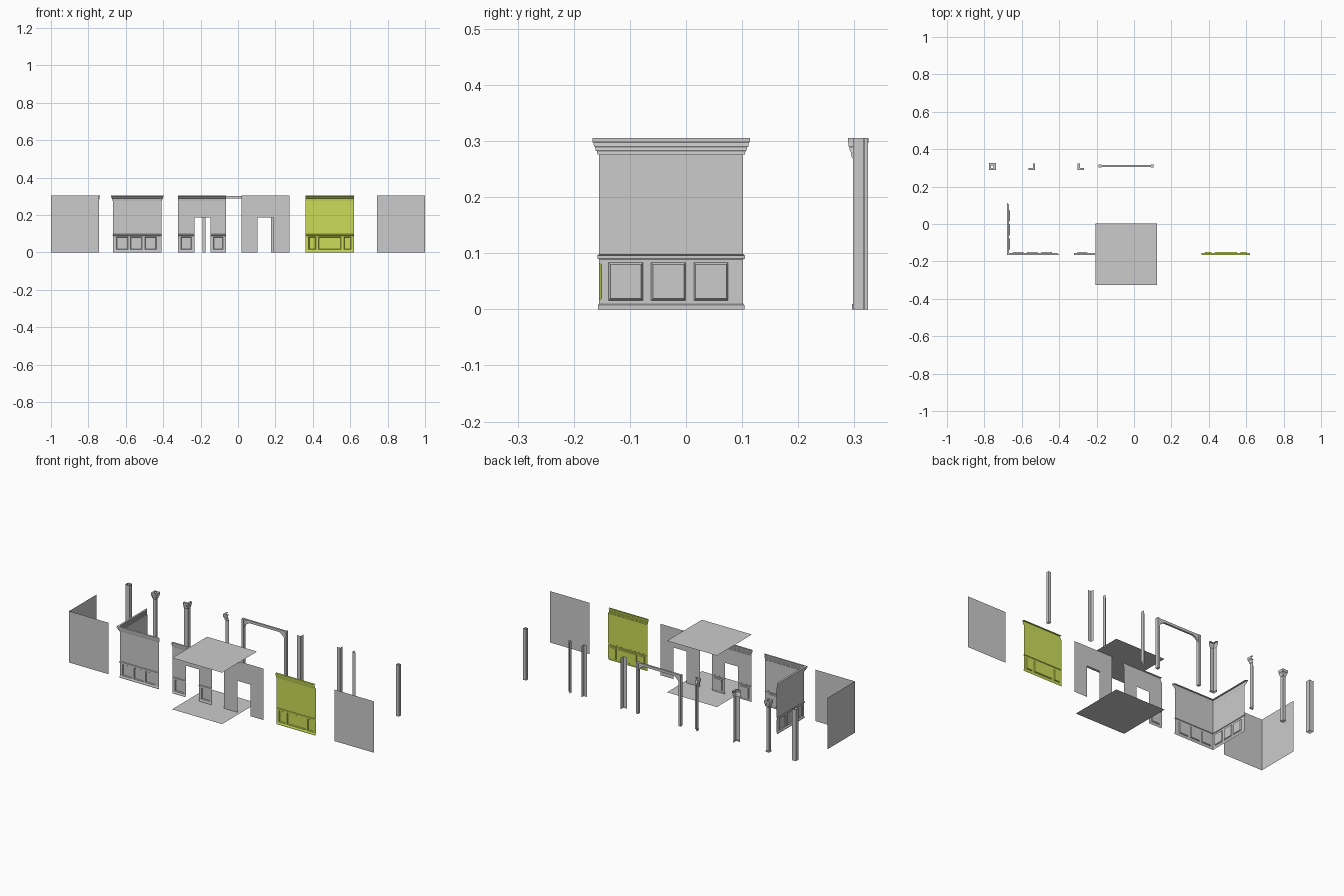
import bpy, bmesh
from mathutils import Vector

if "Cube" in bpy.data.objects:
    bpy.data.objects.remove(bpy.data.objects["Cube"])

TOP, DOOR_H, WALL_Y, LEN = 0.305, 0.187, -0.155, 0.257
UP = Vector((0, 0, 1))

# wall section as (outward offset, height)
SKIRTING = [(0.002, 0), (0.002, 0.007), (0, 0.010)]
DADO = [(0, 0.089), (0.003, 0.0905), (0.003, 0.096), (0, 0.098), (0, DOOR_H)]
CORNICE = [(0, 0.276), (0.003, 0.276), (0.004, 0.282), (0.006, 0.283), (0.007, 0.289),
           (0.009, 0.290), (0.010, 0.297), (0.012, 0.298), (0.012, TOP), (0, TOP)]
UPPER = [(0, DOOR_H)] + CORNICE
PLAIN = [(0, 0), (0, DOOR_H), (0, TOP)]
POST = [(0.002, 0), (0.002, 0.008), (0, 0.010), (0, 0.268), (0.003, 0.272), (0.004, 0.280),
        (0.006, 0.283), (0.007, 0.289), (0.008, 0.290), (0.009, 0.298), (0.009, TOP), (-0.002, TOP)]

olive = bpy.data.materials.new("olive")
olive.diffuse_color = (0.6, 0.72, 0.1, 1)
olive.use_nodes = True
olive.node_tree.nodes["Principled BSDF"].inputs["Base Color"].default_value = olive.diffuse_color


class Part:
    """Collects faces of one sheet-like part."""

    def __init__(self):
        self.bm = bmesh.new()

    def side(self, origin, t, n):
        self.o, self.t, self.n = (Vector(v + (0,)) if len(v) == 2 else Vector(v) for v in (origin, t, n))
        self.flip = self.t.cross(UP).dot(self.n) < 0
        return self

    def quad(self, *pts):
        vs = [self.bm.verts.new(self.o + self.t * u + self.n * d + UP * z) for u, d, z in pts]
        self.bm.faces.new(vs[::-1] if self.flip else vs)

    def strip(self, profile, u0, u1, m0=0, m1=0):
        for (a, za), (b, zb) in zip(profile, profile[1:]):
            self.quad((u0 - m0 * a, a, za), (u1 + m1 * a, a, za),
                      (u1 + m1 * b, b, zb), (u0 - m0 * b, b, zb))

    def panels(self, u0, u1, spans, z0=0.010, z1=0.089, p0=0.016, p1=0.083):
        # stiles between recessed panels
        edges = [u0] + [e for s in spans for e in s] + [u1]
        for a, b in zip(edges[::2], edges[1::2]):
            self.quad((a, 0, z0), (b, 0, z0), (b, 0, z1), (a, 0, z1))
        for a, b in spans:
            for za, zb in ((z0, p0), (p1, z1)):
                self.quad((a, 0, za), (b, 0, za), (b, 0, zb), (a, 0, zb))
            k, d = 0.003, -0.005
            out = [(a, 0, p0), (b, 0, p0), (b, 0, p1), (a, 0, p1)]
            inn = [(a + k, d, p0 + k), (b - k, d, p0 + k), (b - k, d, p1 - k), (a + k, d, p1 - k)]
            for i in range(4):
                j = (i + 1) % 4
                self.quad(out[i], out[j], inn[j], inn[i])
            self.quad(*inn)

    def done(self, name, mat=None):
        bmesh.ops.remove_doubles(self.bm, verts=self.bm.verts, dist=1e-5)
        me = bpy.data.meshes.new(name)
        self.bm.to_mesh(me)
        self.bm.free()
        ob = bpy.data.objects.new(name, me)
        bpy.context.collection.objects.link(ob)
        if mat:
            me.materials.append(mat)


def panelled(part, spans, m=0):
    part.strip(SKIRTING, 0, LEN, m, m)
    part.panels(0, LEN, spans)
    part.strip(DADO, 0, LEN, m, m)
    part.strip(UPPER, 0, LEN, m, m)


FRONT = ((1, 0), (0, -1))
LEFT = ((0, 1), (-1, 0))
RIGHT = ((0, 1), (1, 0))
BACK = ((1, 0), (0, 1))
THREE = [(0.017 + i * 0.076, 0.078 + i * 0.076) for i in range(3)]

# corner walls
w = Part()
for s in (FRONT, LEFT):
    panelled(w.side((-0.667, WALL_Y), *s), THREE, 1)
w.done("panelled_corner_wall")
w = Part()
for s in (FRONT, LEFT):
    w.side((-1, WALL_Y), *s).strip(PLAIN, 0, LEN)
w.done("plain_corner_wall")

# straight walls
w = Part().side((0.362, WALL_Y), *FRONT)
panelled(w, [(0.016, 0.054), (0.068, 0.190), (0.204, 0.242)])
w.done("panelled_wall", olive)
w = Part().side((1 - LEN, WALL_Y), *FRONT)
w.strip(PLAIN, 0, LEN)
w.done("plain_wall")

# door walls
JAMBS = ((0, 0.087), (0.173, LEN))
w = Part().side((-0.32, WALL_Y), *FRONT)
for a, b in JAMBS:
    w.strip(SKIRTING, a, b)
    w.panels(a, b, [(a + 0.016, b - 0.016)])
    w.strip(DADO, a, b)
w.strip(UPPER, 0, LEN)
w.done("panelled_door_wall")
w = Part().side((0.018, WALL_Y), *FRONT)
for a, b in JAMBS:
    w.strip(PLAIN[:2], a, b)
w.strip(PLAIN[1:], 0, LEN)
w.done("plain_door_wall")

# floor and ceiling
for name, z in (("floor", 0), ("ceiling", TOP)):
    p = Part().side((-0.205, -0.325, z), (1, 0, 0), (0, 1, 0))
    p.flip = False
    p.quad((0, 0, 0), (0.328, 0, 0), (0.328, 0.328, 0), (0, 0.328, 0))
    p.done(name)


# free-standing square posts and L-shaped corner posts
def square_post(name, x, y, s, profile):
    p, m = Part(), int(profile is POST)
    for org, d in (((x, y), FRONT), ((x, y), LEFT), ((x + s, y), RIGHT), ((x, y + s), BACK)):
        p.side(org, *d).strip(profile, 0, s, m, m)
    p.done(name)


def corner_post(name, x, y, s, profile, right):
    p, m = Part(), int(profile is POST)
    if right:
        p.side((x - s, y), *FRONT).strip(profile, 0, s, 0, m)
    else:
        p.side((x, y), *FRONT).strip(profile, 0, s, m, 0)
    p.side((x, y), *(RIGHT if right else LEFT)).strip(profile, 0, s, m, 0)
    p.done(name)


square_post("moulded_square_post", -0.766, 0.298, 0.018, POST)
square_post("plain_wide_post", -0.948, 0.298, 0.026, PLAIN)
square_post("plain_square_post", 0.829, 0.298, 0.018, PLAIN)
corner_post("moulded_corner_post_right", -0.538, 0.298, 0.025, POST, True)
corner_post("moulded_corner_post_left", -0.292, 0.298, 0.025, POST, False)
corner_post("plain_corner_post_right", 0.462, 0.298, 0.020, PLAIN, True)
corner_post("plain_corner_post_left", 0.543, 0.298, 0.020, PLAIN, False)
corner_post("plain_end_post", 0.203, 0.298, 0.026, PLAIN, True)

# timber frame: lintel with angled brackets, and two legs
CX, FY = -0.0415, 0.310


def prism(name, outline, depth):
    bm = bmesh.new()
    f = bm.faces.new([bm.verts.new((CX + x, FY - depth / 2, z)) for x, z in outline])
    ext = bmesh.ops.extrude_face_region(bm, geom=[f])["geom"]
    bmesh.ops.translate(bm, verts=[v for v in ext if isinstance(v, bmesh.types.BMVert)], vec=(0, depth, 0))
    bmesh.ops.recalc_face_normals(bm, faces=bm.faces)
    me = bpy.data.meshes.new(name)
    bm.to_mesh(me)
    bm.free()
    bpy.context.collection.objects.link(bpy.data.objects.new(name, me))


half = [(0.132, 0.303), (0.132, 0.255), (0.126, 0.268), (0.112, 0.281), (0.098, 0.288)]
prism("frame_lintel", half + [(-x, z) for x, z in reversed(half)], 0.011)
for name, s in (("frame_leg_left", -1), ("frame_leg_right", 1)):
    prism(name, [(s * 0.132, 0), (s * 0.147, 0), (s * 0.147, 0.303), (s * 0.132, 0.303)], 0.018)
